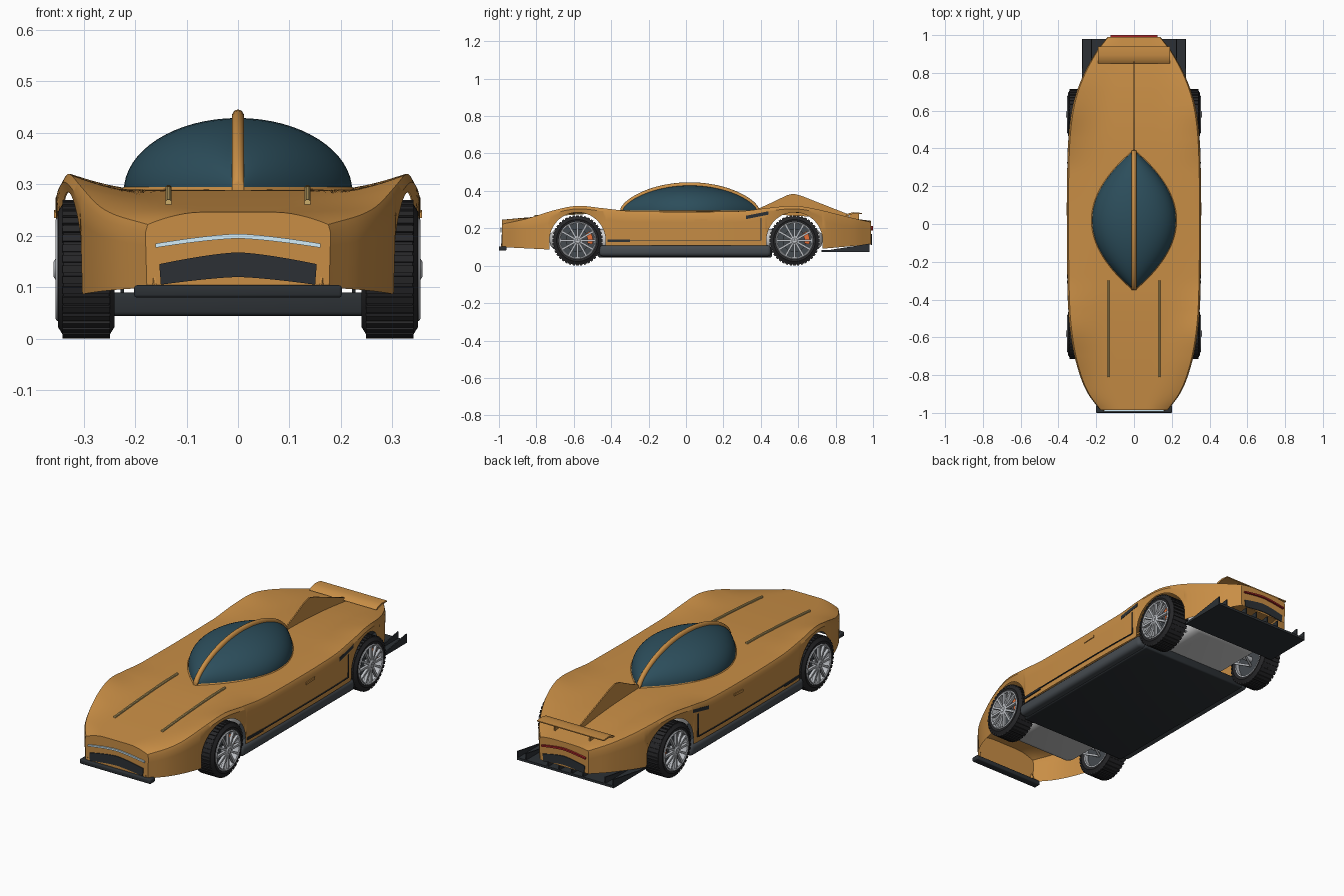
import bpy, bmesh, math
from mathutils import Vector, Matrix

if "Cube" in bpy.data.objects:
    bpy.data.objects.remove(bpy.data.objects["Cube"])


def material(name, rgb):
    m = bpy.data.materials.new(name)
    m.diffuse_color = (*rgb, 1)
    m.use_nodes = True
    m.node_tree.nodes["Principled BSDF"].inputs["Base Color"].default_value = m.diffuse_color
    return m


ORANGE = material("orange_paint", (0.58, 0.27, 0.06))
GLASS = material("canopy_glass", (0.025, 0.075, 0.105))
DARK = material("dark_trim", (0.025, 0.03, 0.035))
RUBBER = material("rubber", (0.02, 0.02, 0.022))
METAL = material("rim_metal", (0.5, 0.52, 0.55))
GOLD = material("gold_trim", (0.6, 0.42, 0.15))
LIGHT = material("front_light", (0.65, 0.85, 0.95))
RED = material("tail_light", (0.4, 0.02, 0.02))
CALIPER = material("caliper_red", (0.8, 0.16, 0.04))
SILL = material("sill_grey", (0.06, 0.07, 0.08))


def finish(name, bm, mat, angle=35):
    bmesh.ops.recalc_face_normals(bm, faces=bm.faces)
    me = bpy.data.meshes.new(name)
    bm.to_mesh(me)
    bm.free()
    ob = bpy.data.objects.new(name, me)
    bpy.context.collection.objects.link(ob)
    if mat:
        me.materials.append(mat)
    bpy.ops.object.select_all(action='DESELECT')
    ob.select_set(True)
    bpy.context.view_layer.objects.active = ob
    bpy.ops.object.shade_smooth_by_angle(angle=math.radians(angle))
    return ob


def loft(name, rows, mat, ring=False, cap=False, loop=False, angle=35):
    bm = bmesh.new()
    g = [[bm.verts.new(p) for p in r] for r in rows]
    n, m = len(g), len(g[0])
    for i in range(n if loop else n - 1):
        for j in range(m if ring else m - 1):
            a, b = g[i], g[(i + 1) % n]
            k = (j + 1) % m
            bm.faces.new((a[j], a[k], b[k], b[j]))
    if cap:
        bm.faces.new(g[0])
        bm.faces.new(g[-1])
    return finish(name, bm, mat, angle)


def add_box(bm, loc, size, rot=Matrix()):
    bmesh.ops.create_cube(bm, size=1, matrix=rot @ Matrix.Translation(loc) @ Matrix.Diagonal((*size, 1)))


def box(name, loc, size, mat, bevel=0):
    bm = bmesh.new()
    add_box(bm, loc, size)
    if bevel:
        bmesh.ops.bevel(bm, geom=bm.edges[:], offset=bevel, segments=3, affect='EDGES', profile=0.5)
    return finish(name, bm, mat)


def rod(name, a, b, r, mat):
    a, b = Vector(a), Vector(b)
    q = (b - a).to_track_quat('Z', 'Y')
    ring = [Vector((r * math.cos(t * math.pi / 6), r * math.sin(t * math.pi / 6), 0)) for t in range(12)]
    return loft(name, [[p + q @ v for v in ring] for p in (a, b)], mat, ring=True, cap=True)


def curve(tab, smooth=True):
    """Interpolating function through (y, value) pairs."""
    def slope(i):
        a, b = tab[max(i - 1, 0)], tab[min(i + 1, len(tab) - 1)]
        return (b[1] - a[1]) / (b[0] - a[0])

    def f(y):
        y = min(max(y, tab[0][0]), tab[-1][0])
        i = max(k for k in range(len(tab) - 1) if tab[k][0] <= y)
        (x0, v0), (x1, v1) = tab[i], tab[i + 1]
        h = x1 - x0
        t = (y - x0) / h
        if not smooth:
            return v0 + (v1 - v0) * t
        return (v0 * (1 + 2 * t) * (1 - t) ** 2 + v1 * t * t * (3 - 2 * t)
                + h * slope(i) * t * (1 - t) ** 2 - h * slope(i + 1) * t * t * (1 - t))
    return f


# Body shell: lofted sections whose lower edge follows the wheel arches
AXLE, HUB, ARCH = 0.58, 0.135, 0.15
width = curve([(-.985, .18), (-.9, .243), (-.8, .287), (-.65, .325), (-.45, .348), (0, .355),
               (.4, .35), (.6, .329), (.75, .285), (.9, .208), (.99, .14)])
deck = curve([(-.985, .246), (-.8, .262), (-.6, .277), (-.35, .289), (.4, .29), (.7, .275), (.99, .24)])
fender = curve([(-.985, .222), (-.85, .252), (-.7, .298), (-.58, .32), (-.45, .308), (-.28, .291),
                (.28, .291), (.45, .31), (.58, .32), (.7, .302), (.85, .265), (.99, .232)])
low = curve([(-1, .1), (-.72, .086), (-.6, .108), (.6, .108), (.72, .09), (1, .115)], False)


def section(y):
    w, zc, zf, zb = width(y), deck(y), fender(y), low(y)
    d = abs(abs(y) - AXLE)
    if d < ARCH:
        zb = HUB + math.sqrt(ARCH ** 2 - d ** 2)
    pts = []
    for u in (0, .1, .2, .3, .4, .5, .58, .66, .74, .8, .86, .91, .95, .975):
        s = min(max((u - .4) / .575, 0), 1)
        pts.append((u * w, y, zc + (zf - zc) * s ** 1.8))
    for k in range(5):
        pts.append((w * (1 - .004 * k), y, zf - .016 + (zb - zf + .016) * k / 4))
    return [(-x, y, z) for x, y, z in pts[:0:-1]] + pts


stations = {round(-.985 + 1.975 * i / 90, 4) for i in range(91)}
for c in (-AXLE, AXLE):
    stations |= {round(c + ARCH * math.cos(k * math.pi / 20), 4) for k in range(1, 20)}
    stations |= {c + s * (ARCH + e) for s in (-1, 1) for e in (-.0004, .0004)}
loft("body_shell", [section(y) for y in sorted(stations)], ORANGE, cap=True, angle=32)

# Thin centre fin running from the canopy to the tail
fin = [(.36, .28), (.38, .302), (.46, .338), (.54, .377), (.575, .385), (.62, .373), (.72, .333), (.86, .278),
       (.88, .25)]
loft("centre_fin", [[(x, y, z) for y, z in fin] for x in (-.003, .003)], ORANGE, ring=True, cap=True)


# Glass canopy with pointed ends, roof rib and rim
def canopy(y):
    q = max(1 - ((y - .02) / .37) ** 2, 0)
    return .222 * q, .142 * q ** .68

ts = [.02 - .37 * math.cos(math.pi * i / 40) for i in range(41)]
loft("canopy_glass", [[(canopy(y)[0] * math.cos(a * math.pi / 32), y, .287 + canopy(y)[1] * math.sin(a * math.pi / 32))
                       for a in range(33)] for y in ts[1:-1]], GLASS, cap=True, angle=60)
loft("canopy_rib", [[(.012 * x, y, .289 + canopy(y)[1] + z) for x, z in
                     ((-1, -.012), (-1, .004), (-.6, .012), (0, .015), (.6, .012), (1, .004), (1, -.012))]
                    for y in ts], ORANGE, ring=True, cap=True, angle=50)
for s in (-1, 1):
    loft("canopy_rim", [[(s * (canopy(y)[0] + dx), y, .289 + dz) for dx, dz in
                         ((-.005, 0), (0, .006), (.006, 0), (0, -.006))] for y in ts], ORANGE, ring=True, cap=True)
    # Gold hood bars
    ys = [-.81 + .51 * i / 16 for i in range(17)]
    loft("hood_bar", [[(s * .135 + dx, y, deck(y) + dz) for dx, dz in
                       ((-.006, -.005), (-.006, .006), (-.003, .009), (.003, .009), (.006, .006), (.006, -.005))]
                      for y in ys], GOLD, ring=True, cap=True)


# Arched panels on the nose and tail
def arched(name, y0, y1, half_low, half_top, low_e, low_m, top_e, top_m, mat):
    rows = []
    for i in range(17):
        t = i / 8 - 1
        k = 1 - abs(t) ** 1.4
        a = (half_low * t, low_e + (low_m - low_e) * k)
        b = (half_top * t, top_e + (top_m - top_e) * k)
        rows.append([(a[0], y0, a[1]), (b[0], y0, b[1]), (b[0], y1, b[1]), (a[0], y1, a[1])])
    return loft(name, rows, mat, ring=True, cap=True)

arched("front_light_strip", -.992, -.9852, .16, .16, .177, .195, .185, .204, LIGHT)
arched("front_grille", -.989, -.9852, .15, .153, .105, .12, .145, .168, DARK)
arched("tail_light_strip", .9902, 1.0, .125, .125, .188, .203, .196, .212, RED)
arched("rear_vent", .9902, .994, .115, .12, .112, .125, .15, .17, DARK)
box("front_splitter", (0, -.98, .092), (.404, .04, .024), DARK, .006)

# Rear diffuser plate and fins
box("diffuser_plate", (0, .852, .079), (.55, .256, .012), DARK)
for x in (-.272, -.225, -.1, -.035, .035, .1, .225, .272):
    loft("diffuser_fin", [[(x + d, .74, .08), (x + d, .98, .08), (x + d, .98, .118), (x + d, .92, .108)]
                          for d in (-.003, .003)], DARK, ring=True, cap=True)

# Rear wing on two struts
foil = [(.85, .268), (.865, .279), (.895, .286), (.94, .282), (.94, .277), (.895, .277), (.865, .268)]
loft("rear_wing", [[(x, y, z) for y, z in foil] for x in (-.19, .19)], ORANGE, ring=True, cap=True)
for s in (-1, 1):
    box("wing_strut", (s * .1, .9, .262), (.008, .05, .034), ORANGE)

# Underbody: floor, tub and rounded sills
box("floor_pan", (0, -.005, .067), (.62, .93, .045), DARK, .008)
box("inner_tub", (0, 0, .14), (.4, 1.46, .11), None, .045)


# Side trim laid on the flank
def flank(name, s, y0, z0, y1, z1, h, mat, out=.003):
    rows = []
    for i in range(7):
        y, z = y0 + (y1 - y0) * i / 6, z0 + (z1 - z0) * i / 6
        x = width(y) * .994
        rows.append([(s * (x - .008), y, z - h), (s * (x + out), y, z - h),
                     (s * (x + out), y, z + h), (s * (x - .008), y, z + h)])
    loft(name, rows, mat, ring=True, cap=True)

for s in (-1, 1):
    box("side_sill", (s * .32, -.005, .08), (.06, .92, .06), SILL, .02)
    flank("door_handle", s, .045, .241, .115, .244, .006, ORANGE, .005)
    flank("side_intake", s, .32, .258, .44, .282, .009, DARK)
    flank("door_rear_gap", s, .397, .195, .403, .195, .06, DARK, .0025)
    flank("door_lower_gap", s, -.42, .136, .4, .136, .002, DARK, .0025)
    flank("skirt_vent", s, -.42, .133, -.3, .133, .006, DARK)
    loft("nose_canard", [[(s * .16 + d, -.99, .1), (s * .178 + d, -.97, .1), (s * .165 + d, -.98, .14)]
                         for d in (-.002, .002)], ORANGE, ring=True, cap=True)


# Wheels
def lathe(name, prof, cx, s, cy, mat, n=48):
    rows = [[(s * (cx + x), cy + r * math.cos(a), HUB + r * math.sin(a)) for x, r in prof]
            for a in [2 * math.pi * i / n for i in range(n)]]
    return loft(name, rows, mat, ring=True, loop=True)

for s in (-1, 1):
    for cy in (-AXLE, AXLE):
        lathe("tyre", [(-.05, .096), (-.055, .112), (-.044, .13), (.044, .13), (.055, .112), (.05, .096)],
              .295, s, cy, RUBBER)
        lathe("rim", [(-.05, .097), (.05, .097), (.056, .101), (.06, .096), (.056, .09), (-.05, .09)],
              .295, s, cy, METAL)
        lathe("brake_disc", [(.01, .02), (.018, .02), (.018, .062), (.01, .062)], .295, s, cy, SILL, 32)
        lathe("wheel_back", [(-.03, .01), (-.02, .01), (-.02, .092), (-.03, .092)], .295, s, cy, SILL, 32)
        lathe("hub_cap", [(.03, .002), (.062, .002), (.064, .014), (.058, .023), (.03, .023)], .295, s, cy, METAL, 24)
        base = Matrix.Translation((s * .295, cy, HUB))
        tread, spokes = bmesh.new(), bmesh.new()
        for i in range(40):
            turn = base @ Matrix.Rotation(2 * math.pi * i / 40, 4, 'X')
            add_box(tread, (0, 0, .1295), (.092, .014, .0105), turn)
        for i in range(12):
            add_box(spokes, (s * .053, 0, .056), (.014, .011, .076),
                    base @ Matrix.Rotation(2 * math.pi * i / 12, 4, 'X'))
        finish("tyre_tread", tread, RUBBER)
        finish("wheel_spokes", spokes, METAL)
        cal = bmesh.new()
        for k in range(4):
            add_box(cal, (s * .022, 0, .068), (.03, .018, .028), base @ Matrix.Rotation(-1.7 + k * .22, 4, 'X'))
        finish("brake_caliper", cal, CALIPER)
        # Axle and suspension arms
        rod("axle", (s * .15, cy, HUB), (s * .29, cy, HUB), .014, METAL)
        for d in (-.06, .06):
            rod("suspension_arm", (s * .17, cy + d, .11), (s * .265, cy, .1), .006, METAL)
